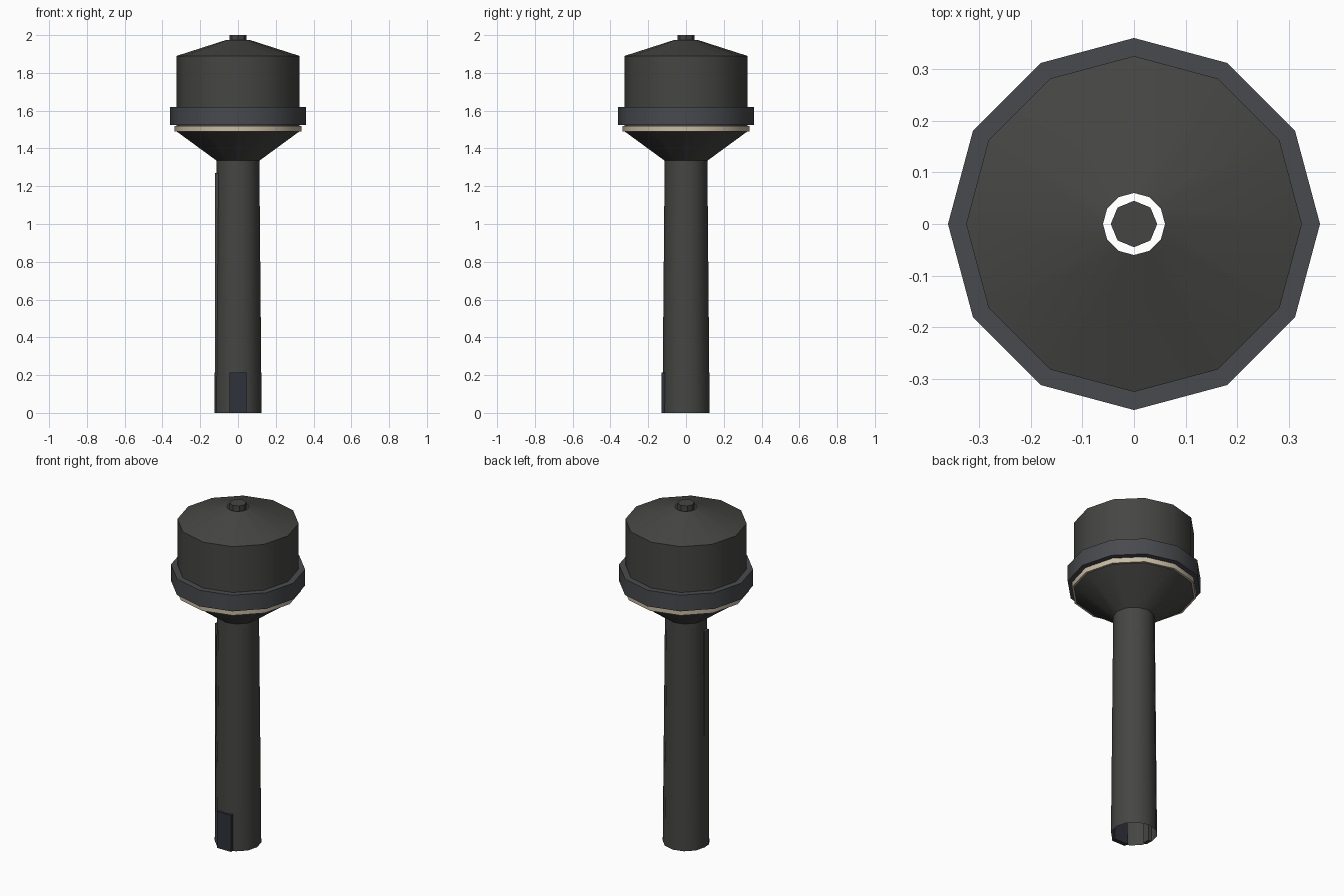
import bpy, bmesh, math

if "Cube" in bpy.data.objects:
    bpy.data.objects.remove(bpy.data.objects["Cube"])


def material(name, rgb):
    m = bpy.data.materials.new(name)
    m.diffuse_color = (*rgb, 1)
    m.use_nodes = True
    m.node_tree.nodes["Principled BSDF"].inputs["Base Color"].default_value = m.diffuse_color
    return m


DARK = material("dark_steel", (0.06, 0.06, 0.057))
BLUE = material("blue_grey_steel", (0.065, 0.068, 0.075))
CREAM = material("cream_trim", (0.58, 0.50, 0.36))
BLACK = material("door_paint", (0.028, 0.032, 0.042))


def finish(name, bm, mat):
    bmesh.ops.recalc_face_normals(bm, faces=bm.faces[:])
    mesh = bpy.data.meshes.new(name)
    bm.to_mesh(mesh)
    bm.free()
    mesh.materials.append(mat)
    ob = bpy.data.objects.new(name, mesh)
    bpy.context.collection.objects.link(ob)
    bpy.ops.object.select_all(action='DESELECT')
    ob.select_set(True)
    bpy.context.view_layer.objects.active = ob
    bpy.ops.object.shade_smooth_by_angle(angle=math.radians(40))
    return ob


def lathe(name, profile, mat, sides=12, closed=False, cap=False):
    """Revolve (radius, z) points about the z axis."""
    bm = bmesh.new()
    rings = [[bm.verts.new((r * math.cos(2 * math.pi * i / sides),
                            r * math.sin(2 * math.pi * i / sides), z))
              for i in range(sides)] for r, z in profile]
    pairs = list(zip(rings, rings[1:]))
    if closed:
        pairs.append((rings[-1], rings[0]))
    for a, b in pairs:
        for i in range(sides):
            j = (i + 1) % sides
            bm.faces.new((a[i], a[j], b[j], b[i]))
    if cap:
        bm.faces.new(rings[-1])
        bm.faces.new(rings[0][::-1])
    return finish(name, bm, mat)


def box(name, lo, hi, mat):
    bm = bmesh.new()
    bmesh.ops.create_cube(bm, size=1)
    for v in bm.verts:
        v.co = [a + (b - a) * (c + 0.5) for a, b, c in zip(lo, hi, v.co)]
    return finish(name, bm, mat)


def hoop(name, r_in, r_out, z0, z1, mat):
    return lathe(name, [(r_in, z0), (r_out, z0), (r_out, z1), (r_in, z1)],
                 mat, closed=True)


# Hollow tower shell: open shaft, funnel, tank wall and roof with open top
lathe("tower_shell", [(0.125, 0), (0.113, 1.335), (0.325, 1.49),
                      (0.325, 1.89), (0.06, 1.975)], DARK)

# Walkway band and trim ring around the tank
hoop("walkway_band", 0.32, 0.36, 1.525, 1.62, BLUE)
hoop("trim_ring", 0.32, 0.337, 1.49, 1.52, CREAM)

# Vent standing in the roof opening
lathe("roof_vent", [(0.045, 1.96), (0.045, 2.0)], DARK, sides=8, cap=True)

# Door on the front and riser strip on the left side
box("door", (-0.045, -0.13, 0), (0.045, -0.105, 0.215), BLACK)
box("riser_strip", (-0.122, -0.04, 0), (-0.10, 0.0, 1.27), DARK)
